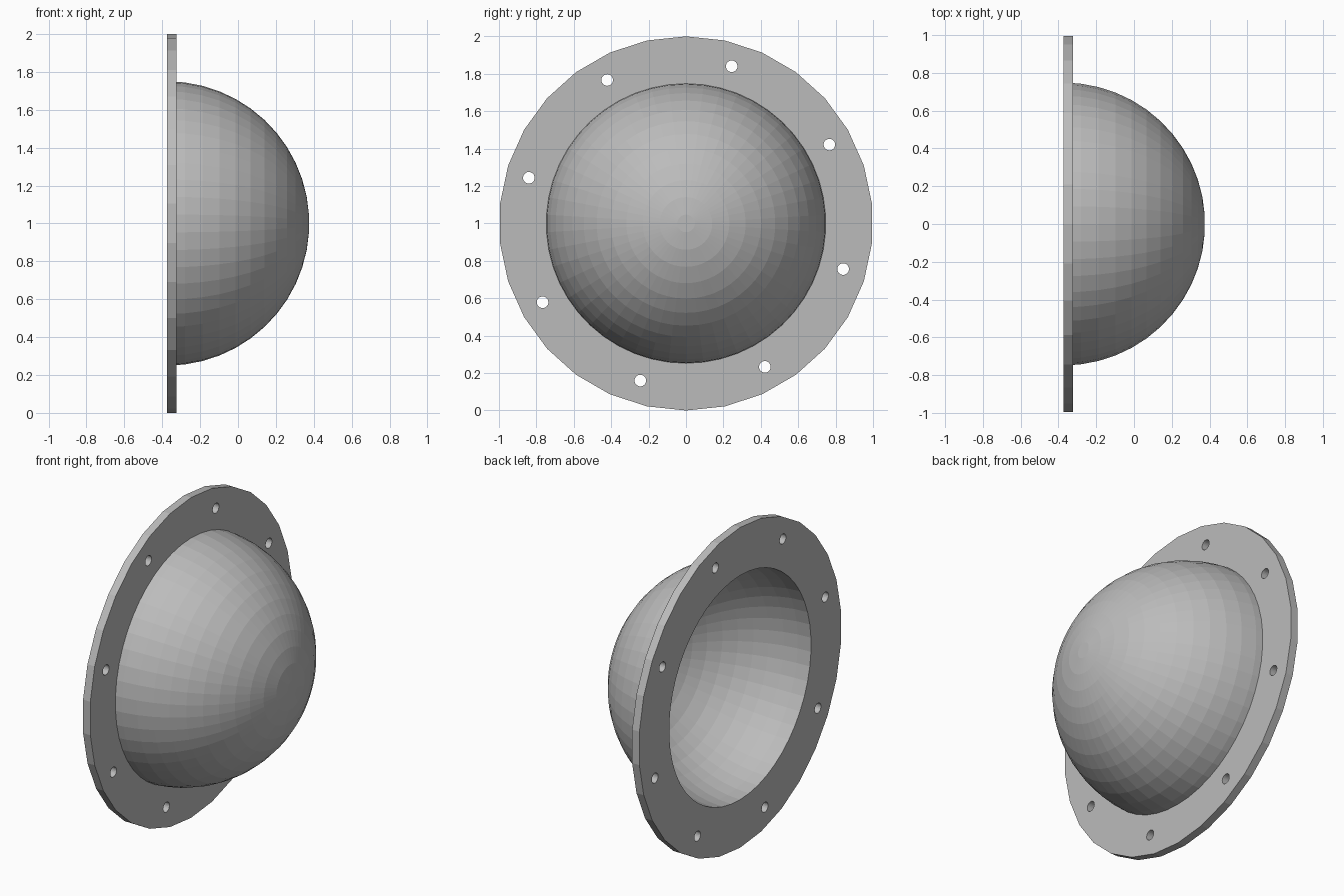
import bpy, bmesh, math

if "Cube" in bpy.data.objects:
    bpy.data.objects.remove(bpy.data.objects["Cube"])

BACK, THICK = -0.374, 0.05       # rear plane of the flange and its thickness
R_OUT, R_IN = 0.75, 0.70         # dome radii
SEG = 50                         # dome facets around and (per full turn) along

grey = bpy.data.materials.new("plain grey")
grey.diffuse_color = (0.5, 0.5, 0.5, 1)
grey.use_nodes = True
grey.node_tree.nodes["Principled BSDF"].inputs["Base Color"].default_value = grey.diffuse_color


def lathe(name, profile, sides):
    """Closed solid turned about the x axis; profile is (x, radius) from back to front."""
    bm = bmesh.new()
    rings = []
    for x, r in profile:
        ring = []
        for i in range(sides):
            a = 2 * math.pi * i / sides
            ring.append(bm.verts.new((x, r * math.sin(a), 1 + r * math.cos(a))))
        rings.append(ring)
    for a, b in zip(rings, rings[1:]):
        for i in range(sides):
            j = (i + 1) % sides
            bm.faces.new((a[i], a[j], b[j], b[i]))
    bm.faces.new(rings[0])
    bm.faces.new(rings[-1])
    bmesh.ops.recalc_face_normals(bm, faces=bm.faces)
    mesh = bpy.data.meshes.new(name)
    bm.to_mesh(mesh)
    bm.free()
    mesh.materials.append(grey)
    ob = bpy.data.objects.new(name, mesh)
    bpy.context.collection.objects.link(ob)
    return ob


def dome_profile(radius, start):
    """Short straight skirt, then faceted rings ending in a small flat cap."""
    step = 2 * math.pi / SEG
    pts = [(start, radius)]
    for k in range(SEG // 4, -1, -1):
        a = (k + 0.5) * step
        x = BACK + radius * math.cos(a)
        if x > start + 0.01:
            pts.append((x, radius * math.sin(a)))
    return pts


def combine(target, tool, operation):
    mod = target.modifiers.new(tool.name, 'BOOLEAN')
    mod.operation = operation
    mod.solver = 'EXACT'
    mod.object = tool
    bpy.context.view_layer.objects.active = target
    bpy.ops.object.modifier_apply(modifier=mod.name)
    bpy.data.objects.remove(tool)


# Flange plate with the hollow dome growing out of it
flange = lathe("flanged_dome", [(BACK, 1), (BACK + THICK, 1)], 30)
combine(flange, lathe("dome_outside", dome_profile(R_OUT, BACK + 0.02), SEG), 'UNION')
combine(flange, lathe("dome_cavity", dome_profile(R_IN, BACK - 0.05), SEG), 'DIFFERENCE')

# Ring of eight bolt holes
for k in range(8):
    a = math.radians(28.8 + 45 * k)
    hole = lathe("bolt_hole", [(BACK - 0.05, 0.031), (BACK + 0.1, 0.031)], 24)
    hole.location = (0, 0.875 * math.cos(a), 0.875 * math.sin(a))
    bpy.context.view_layer.update()
    combine(flange, hole, 'DIFFERENCE')
